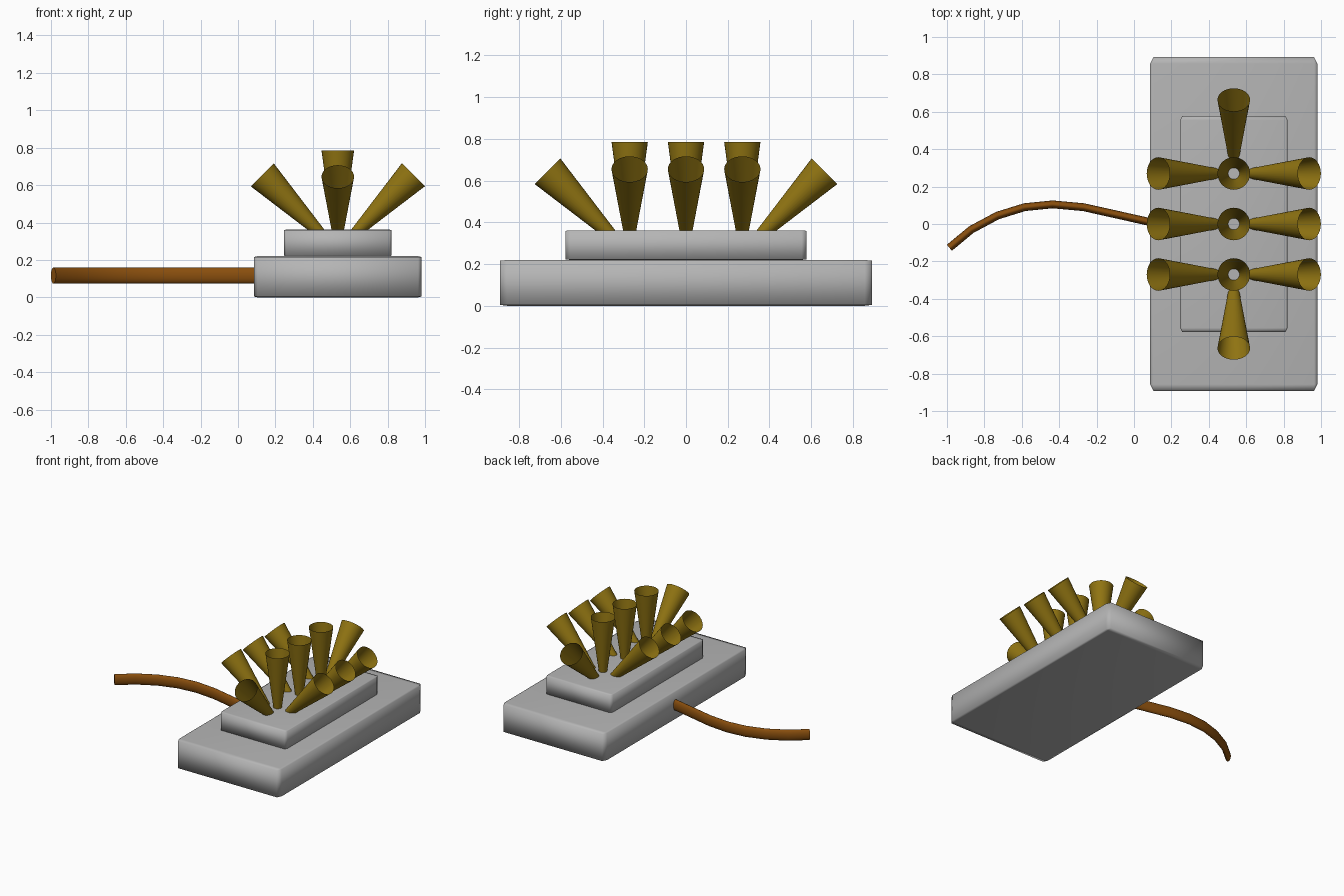
import bpy, bmesh, math
from mathutils import Vector, Matrix

if "Cube" in bpy.data.objects:
    bpy.data.objects.remove(bpy.data.objects["Cube"])


def material(name, rgb):
    m = bpy.data.materials.new(name)
    m.diffuse_color = (*rgb, 1)
    m.use_nodes = True
    m.node_tree.nodes["Principled BSDF"].inputs["Base Color"].default_value = m.diffuse_color
    return m


GREY = material("grey_plastic", (0.46, 0.46, 0.46))
BRASS = material("dark_gold", (0.28, 0.175, 0.006))
BROWN = material("brown_cable", (0.245, 0.075, 0.004))
CX = 0.5335  # centre line of the base


def finish(bm, name, mat, sharp=None):
    me = bpy.data.meshes.new(name)
    for f in bm.faces:
        f.smooth = True
    bm.to_mesh(me)
    bm.free()
    me.materials.append(mat)
    ob = bpy.data.objects.new(name, me)
    bpy.context.collection.objects.link(ob)
    if sharp:
        me.set_sharp_from_angle(angle=math.radians(sharp))
    return ob


def slab(name, size, z0):
    # bevelled unit cube stretched to size, soft shaded
    bm = bmesh.new()
    bmesh.ops.create_cube(bm, size=1)
    bmesh.ops.bevel(bm, geom=bm.edges[:], offset=0.02, segments=1, affect='EDGES')
    bmesh.ops.scale(bm, vec=size, verts=bm.verts)
    bmesh.ops.translate(bm, vec=(CX, 0, z0 + size[2] / 2), verts=bm.verts)
    finish(bm, name, GREY)


def horn(name, mouth, axis, r0=0.02, r1=0.087, length=0.5):
    # open cone with a small floor, wide end at mouth
    axis = Vector(axis).normalized()
    bm = bmesh.new()
    bmesh.ops.create_cone(bm, cap_ends=True, segments=32, radius1=r0, radius2=r1, depth=length)
    top = [f for f in bm.faces if f.calc_center_median().z > length * 0.4]
    bmesh.ops.delete(bm, geom=top, context='FACES_ONLY')
    rot = Vector((0, 0, 1)).rotation_difference(axis).to_matrix().to_4x4()
    pos = Vector(mouth) - axis * length / 2
    bmesh.ops.transform(bm, matrix=Matrix.Translation(pos) @ rot, verts=bm.verts)
    finish(bm, name, BRASS, 40)


# stepped base
slab("base", (0.895, 1.785, 0.22), 0)
slab("upper_step", (0.575, 1.155, 0.142), 0.22)

# three rows of horns: one upright and one leaning to each side
for i, y in enumerate((-0.27, 0, 0.27)):
    horn(f"upright_horn_{i}", (CX, y, 0.785), (0, 0, 1))
    for s, side in ((-1, "left"), (1, "right")):
        horn(f"{side}_horn_{i}", (CX + s * 0.404, y, 0.655), (s, 0, 1))

# horns leaning out at the two ends
for s, side in ((-1, "front"), (1, "back")):
    horn(f"{side}_horn", (CX, s * 0.664, 0.645), (0, s, 1))

# flattened cable swept along a curved path
path = [Vector(p) for p in ((-0.987, -0.127, 0), (-0.87, -0.03, 0), (-0.73, 0.045, 0),
                            (-0.585, 0.09, 0), (-0.435, 0.105, 0), (-0.27, 0.09, 0),
                            (-0.1, 0.052, 0), (0.07, 0.014, 0), (0.16, 0.003, 0))]
bm = bmesh.new()
rings = []
N = 16
for i, p in enumerate(path):
    t = (path[min(i + 1, len(path) - 1)] - path[max(i - 1, 0)]).normalized()
    n = Vector((-t.y, t.x, 0))
    rings.append([bm.verts.new(p + n * 0.021 * math.cos(a) + Vector((0, 0, 0.116 + 0.043 * math.sin(a))))
                  for a in (2 * math.pi * k / N for k in range(N))])
for a, b in zip(rings, rings[1:]):
    for k in range(N):
        bm.faces.new((a[k], a[(k + 1) % N], b[(k + 1) % N], b[k]))
bm.faces.new(rings[0])
bm.faces.new(rings[-1])
bmesh.ops.recalc_face_normals(bm, faces=bm.faces)
finish(bm, "cable", BROWN, 50)
